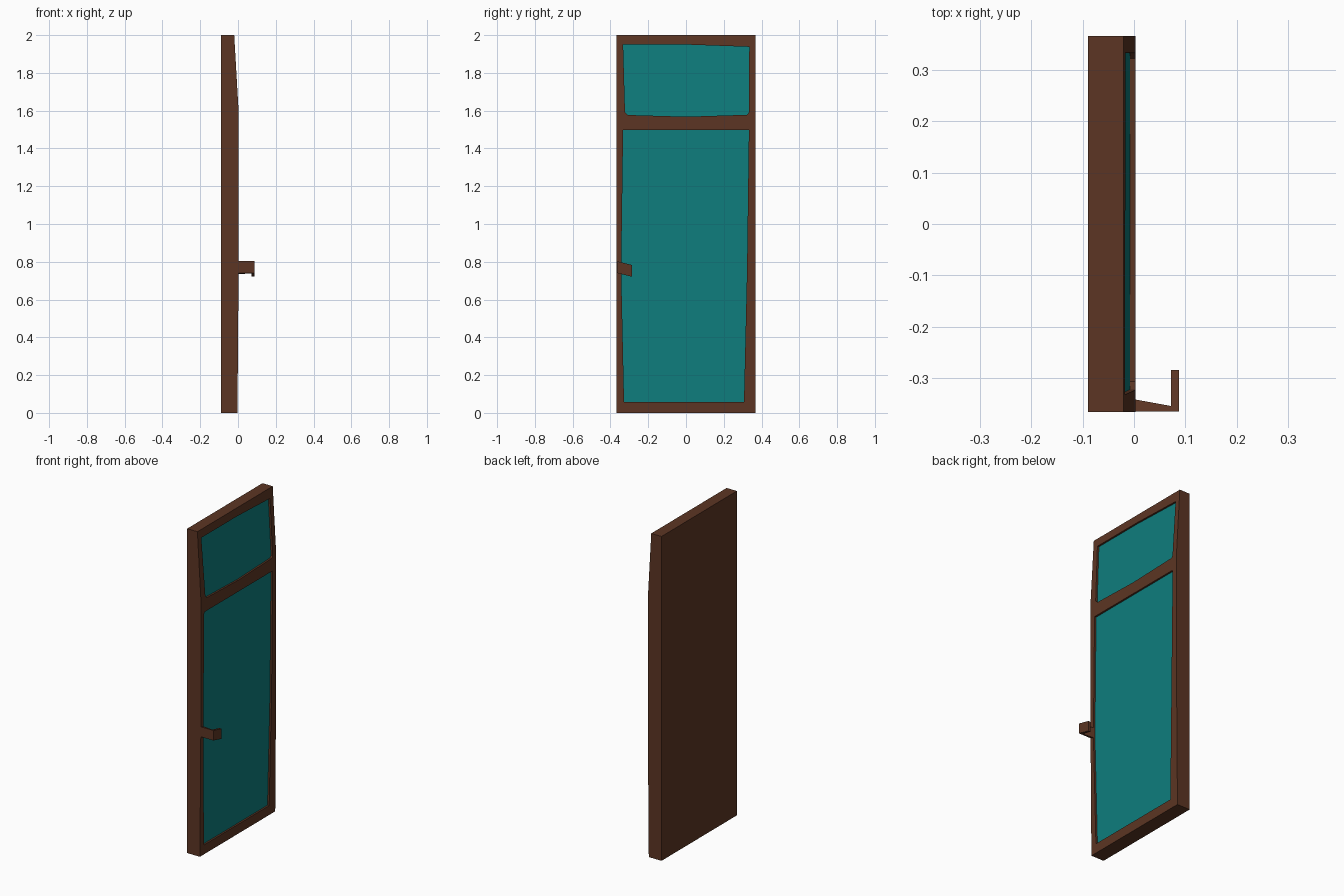
import bpy, bmesh

if "Cube" in bpy.data.objects:
    bpy.data.objects.remove(bpy.data.objects["Cube"], do_unlink=True)


def make_material(name, color):
    mat = bpy.data.materials.new(name)
    mat.use_nodes = True
    mat.diffuse_color = color
    mat.node_tree.nodes["Principled BSDF"].inputs["Base Color"].default_value = color
    return mat


brown = make_material("dark brown wood", (0.107, 0.036, 0.017, 1))
teal = make_material("teal panel", (0.0044, 0.205, 0.205, 1))


def surface_x(z):
    """Depth of the door's front face at a given height."""
    pts = [(0, -0.003), (0.75, 0.003), (1.6, 0.003), (2, -0.02)]
    for (z0, x0), (z1, x1) in zip(pts, pts[1:]):
        if z <= z1:
            return x0 + (x1 - x0) * (z - z0) / (z1 - z0)
    return pts[-1][1]


def prism(name, lower, upper, mat):
    """Closed solid joining two matching rings of points."""
    bm = bmesh.new()
    a = [bm.verts.new(p) for p in lower]
    b = [bm.verts.new(p) for p in upper]
    bm.faces.new(a)
    bm.faces.new(b)
    for i in range(len(a)):
        j = (i + 1) % len(a)
        bm.faces.new((a[i], a[j], b[j], b[i]))
    bmesh.ops.recalc_face_normals(bm, faces=bm.faces)
    mesh = bpy.data.meshes.new(name)
    bm.to_mesh(mesh)
    bm.free()
    mesh.materials.append(mat)
    obj = bpy.data.objects.new(name, mesh)
    bpy.context.collection.objects.link(obj)
    return obj


# Door slab: side profile swept across the width
profile = [(-0.09, 0)] + [(surface_x(z), z) for z in (0, 0.75, 1.6, 2)] + [(-0.09, 2)]
door = prism("door_frame", [(x, -0.367, z) for x, z in profile],
             [(x, 0.367, z) for x, z in profile], brown)

# Two recessed panels
panels = {
    "upper_panel": [(-0.333, 1.95), (0, 1.95), (0.335, 1.938), (0.333, 1.59), (0.323, 1.578),
                    (0, 1.568), (-0.307, 1.577), (-0.323, 1.592)],
    "lower_panel": [(-0.333, 1.497), (0.333, 1.497), (0.323, 0.75),
                    (0.307, 0.058), (-0.328, 0.058), (-0.343, 0.75)],
}
for name, outline in panels.items():
    def ring(offset):
        return [(surface_x(z) + offset, y, z) for y, z in outline]
    cutter = prism(name + "_cutter", ring(-0.016), ring(0.1), brown)
    cut = door.modifiers.new(name, "BOOLEAN")
    cut.operation = "DIFFERENCE"
    cut.solver = "EXACT"
    cut.object = cutter
    bpy.context.view_layer.objects.active = door
    bpy.ops.object.modifier_apply(modifier=cut.name)
    bpy.data.objects.remove(cutter, do_unlink=True)
    prism(name, ring(-0.017), ring(-0.011), teal)

# Bent handle, drooping towards its tip
bend = [(-0.005, -0.341), (0.072, -0.355), (0.072, -0.285),
        (0.088, -0.285), (0.088, -0.366), (-0.005, -0.366)]


def handle_ring(z):
    return [(x, y, z - 0.25 * (y + 0.366)) for x, y in bend]


prism("handle", handle_ring(0.741), handle_ring(0.803), brown)
